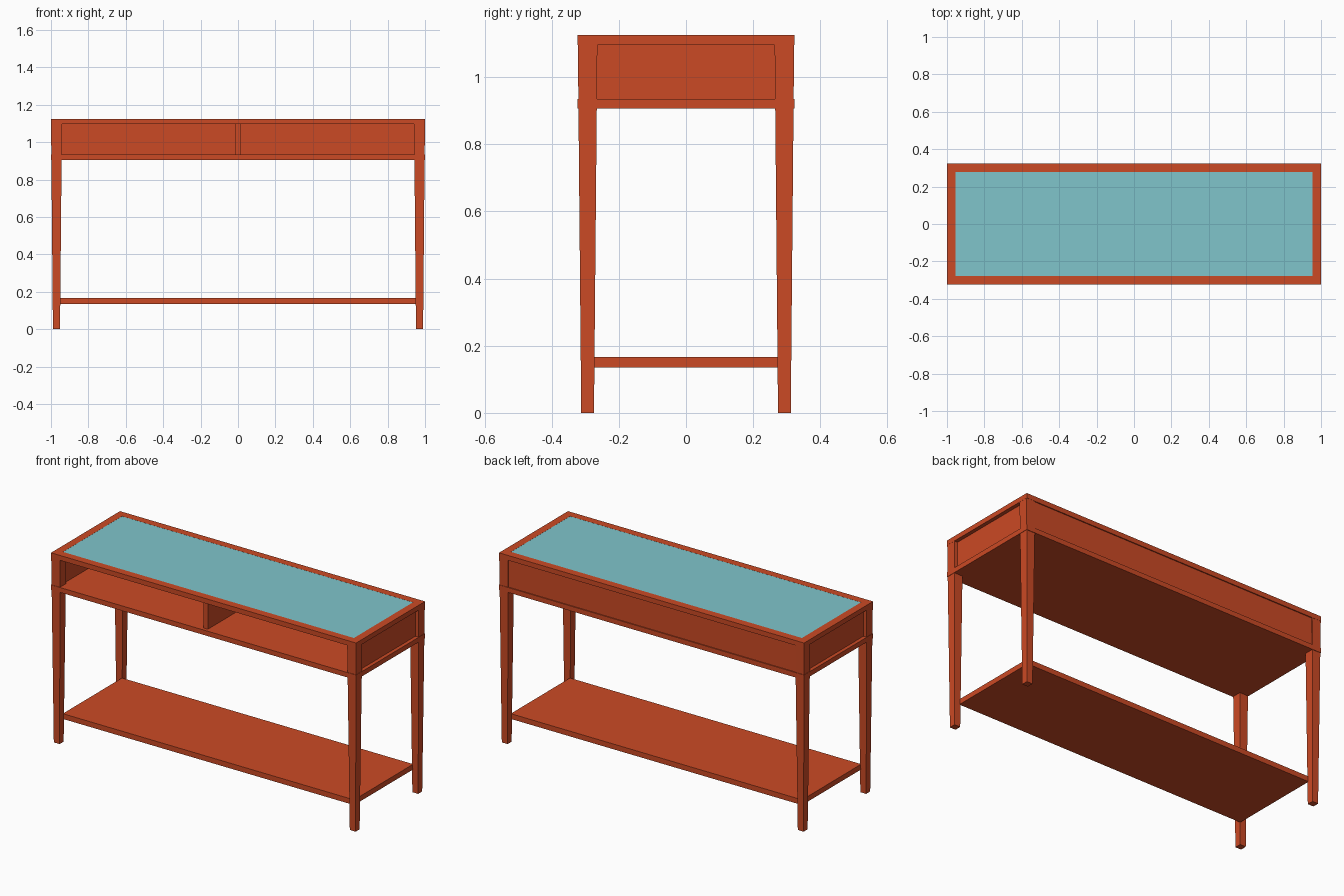
import bpy, bmesh

if "Cube" in bpy.data.objects:
    bpy.data.objects.remove(bpy.data.objects["Cube"])

def material(name, rgb):
    m = bpy.data.materials.new(name)
    m.diffuse_color = (*rgb, 1)
    m.use_nodes = True
    m.node_tree.nodes["Principled BSDF"].inputs["Base Color"].default_value = m.diffuse_color
    return m

WOOD = material("orange wood", (0.60, 0.068, 0.018))
GLASS = material("teal glass", (0.215, 0.56, 0.60))

def finish(name, bm, mat):
    bmesh.ops.recalc_face_normals(bm, faces=bm.faces[:])
    me = bpy.data.meshes.new(name)
    bm.to_mesh(me)
    bm.free()
    me.materials.append(mat)
    ob = bpy.data.objects.new(name, me)
    bpy.context.collection.objects.link(ob)
    return ob

def box(name, x0, x1, y0, y1, z0, z1, mat=WOOD):
    bm = bmesh.new()
    bmesh.ops.create_cube(bm, size=1)
    for v in bm.verts:
        v.co = (x1 if v.co.x > 0 else x0,
                y1 if v.co.y > 0 else y0,
                z1 if v.co.z > 0 else z0)
    return finish(name, bm, mat)

def tapered_leg(name, cx, cy, top, bottom, height):
    bm = bmesh.new()
    bmesh.ops.create_cube(bm, size=1)
    for v in bm.verts:
        up = v.co.z > 0
        w = top if up else bottom
        v.co = (cx + v.co.x * w, cy + v.co.y * w, height if up else 0)
    return finish(name, bm, WOOD)

def frame(name, ox, oy, ix, iy, z0, z1):
    # rectangular ring, four mitred rails in one mesh
    bm = bmesh.new()
    corners = [(-1, -1), (1, -1), (1, 1), (-1, 1)]
    ring = lambda x, y, z: [bm.verts.new((sx * x, sy * y, z)) for sx, sy in corners]
    loops = [ring(ox, oy, z0), ring(ox, oy, z1), ring(ix, iy, z1), ring(ix, iy, z0)]
    for k in range(4):
        a, b = loops[k], loops[(k + 1) % 4]
        for i in range(4):
            j = (i + 1) % 4
            bm.faces.new((a[i], a[j], b[j], b[i]))
    return finish(name, bm, WOOD)

X, Y, H = 1.0, 0.323, 1.125
RAIL = 1.096      # underside of top frame
FLOOR = 0.935     # top of the compartment floor

# top frame and glass inset
frame("top_frame", X, Y, 0.954, 0.277, RAIL, H)
box("glass_top", -0.954, 0.954, -0.277, 0.277, RAIL + 0.002, H - 0.0005, GLASS)

# compartment floor, back, ends and divider
box("compartment_floor", -X, X, -Y, Y, 0.906, FLOOR)
box("back_panel", -0.955, 0.955, 0.29, 0.317, FLOOR, RAIL)
for side, s in (("left", -1), ("right", 1)):
    a, b = sorted((s * 0.955, s * 0.978))
    box(side + "_end_panel", a, b, -0.28, 0.295, FLOOR, RAIL)
box("divider", -0.014, 0.014, -0.302, 0.295, FLOOR, RAIL)

# tapered legs
for fb, sy in (("front", -1), ("back", 1)):
    for lr, sx in (("left", -1), ("right", 1)):
        tapered_leg(f"{fb}_{lr}_leg", sx * 0.9705, sy * 0.293, 0.058, 0.038, RAIL)

# lower shelf
box("lower_shelf", -0.955, 0.955, -0.277, 0.277, 0.135, 0.166)
